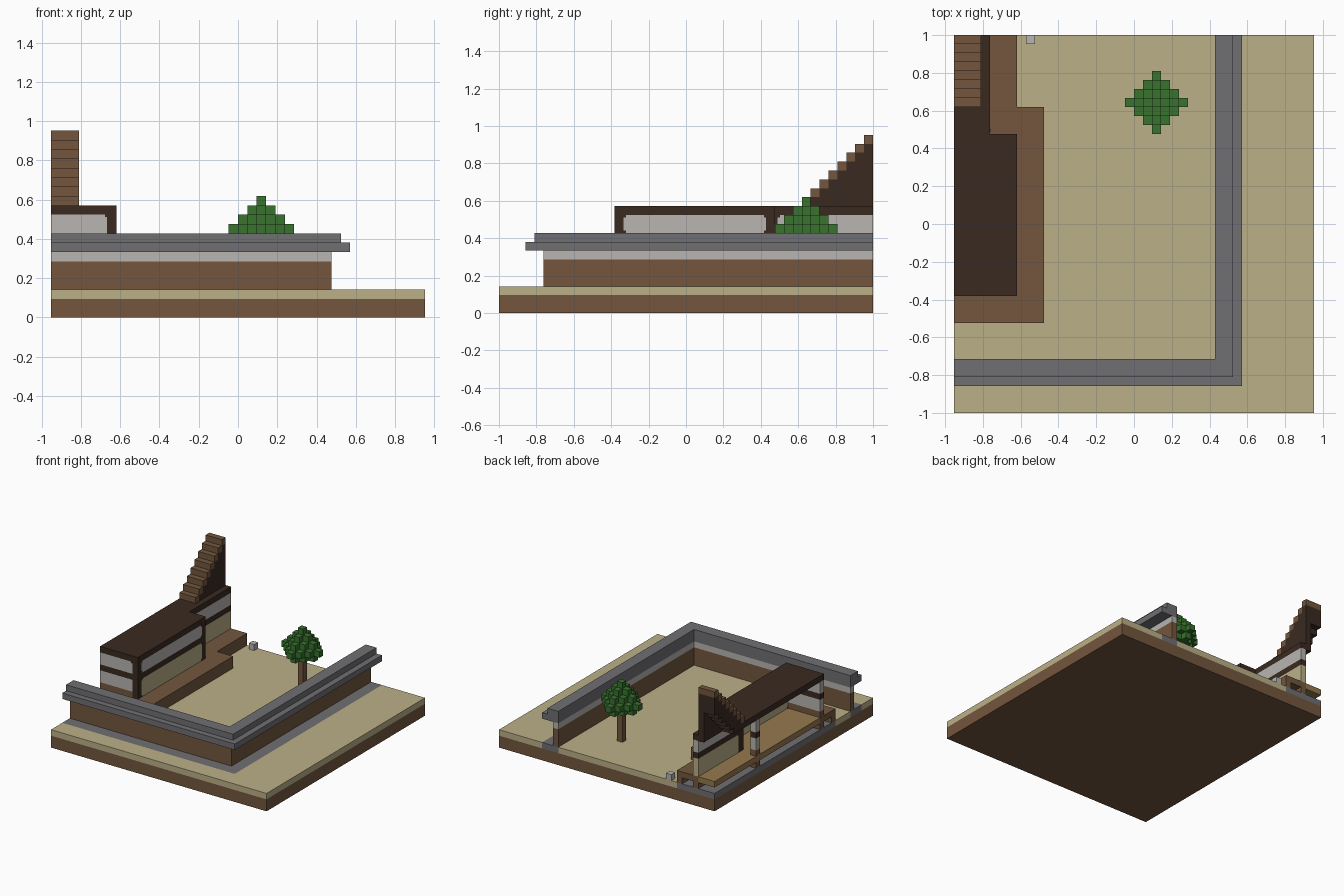
import bpy, bmesh

old = bpy.data.objects.get("Cube")
if old:
    bpy.data.objects.remove(old, do_unlink=True)

U = 2 / 42  # one block


def material(name, rgb):
    lin = [((c / 255 + 0.055) / 1.055) ** 2.4 for c in rgb] + [1]
    m = bpy.data.materials.new(name)
    m.use_nodes = True
    m.diffuse_color = lin
    bsdf = m.node_tree.nodes["Principled BSDF"]
    bsdf.inputs["Base Color"].default_value = lin
    bsdf.inputs["Roughness"].default_value = 0.9
    return m


sand = material("sand", (187, 176, 135))
brown = material("brown wood", (115, 86, 62))
dark = material("dark timber", (58, 42, 33))
grey = material("grey stone", (112, 110, 114))
light = material("pale plaster", (184, 181, 177))
green = material("leaf green", (56, 114, 46))
ochre = material("ochre floor", (150, 121, 78))


def part(name, mat, *boxes):
    """Join block-grid boxes (x0, x1, y0, y1, z0, z1) into one object."""
    bm = bmesh.new()
    for x0, x1, y0, y1, z0, z1 in boxes:
        for v in bmesh.ops.create_cube(bm, size=1)["verts"]:
            v.co = (((x0 if v.co.x < 0 else x1) - 20) * U,
                    ((y0 if v.co.y < 0 else y1) - 21) * U,
                    (z0 if v.co.z < 0 else z1) * U)
    mesh = bpy.data.meshes.new(name)
    bm.to_mesh(mesh)
    bm.free()
    mesh.materials.append(mat)
    ob = bpy.data.objects.new(name, mesh)
    bpy.context.collection.objects.link(ob)
    return ob


def banded_wall(name, x0, x1, y0, y1, bands):
    """Stack coloured bands given as (material, bottom, top)."""
    for n, (mat, z0, z1) in enumerate(bands):
        part(f"{name}_band_{n + 1}", mat, (x0, x1, y0, y1, z0, z1))


# Ground: earth, sand and the stone footings let into the sand
part("earth_base", brown, (0, 40, 0, 42, 0, 2))
part("sand_ground", sand,
     (0, 40, 0, 3, 2, 3), (32, 40, 3, 42, 2, 3), (10, 29, 6, 42, 2, 3),
     (0, 10, 6, 10, 2, 3), (7, 10, 34, 42, 2, 3))
part("wall_footing", grey, (0, 32, 3, 6, 2, 3), (29, 32, 6, 42, 2, 3))
part("house_footing", grey, (0, 10, 10, 34, 2, 3), (0, 7, 34, 42, 2, 3))

# Perimeter wall with stepped stone coping
part("perimeter_wall", brown, (0, 30, 5, 6, 3, 6), (29, 30, 6, 42, 3, 6))
part("perimeter_plaster", light, (0, 30, 5, 6, 6, 7), (29, 30, 6, 42, 6, 7))
part("coping_lower", grey, (0, 32, 3, 6, 7, 8), (29, 32, 6, 42, 7, 8))
part("coping_upper", grey, (0, 31, 4, 6, 8, 9), (29, 31, 6, 42, 8, 9))

# Raised veranda around the house, and the floor inside
part("veranda_deck", brown,
     (0, 10, 10, 13, 4, 5), (7, 10, 13, 34, 4, 5),
     (4, 7, 31, 42, 4, 5))
part("veranda_skirt", brown,
     (0, 10, 10, 11, 3, 4), (9, 10, 11, 34, 3, 4),
     (7, 9, 33, 34, 3, 4), (6, 7, 34, 42, 3, 4))
part("house_floor", ochre, (0, 6, 14, 30, 4, 5), (0, 3, 30, 42, 4, 5))

# House walls
plain = [(brown, 3, 6), (light, 6, 8), (dark, 8, 9), (light, 9, 11)]
panelled = [(brown, 3, 5), (sand, 5, 8), (dark, 8, 9), (light, 9, 11)]
banded_wall("front_house_wall", 0, 6, 13, 14, plain)
banded_wall("side_house_wall", 6, 7, 14, 30, panelled)
banded_wall("middle_house_wall", 4, 6, 30, 31, panelled)
banded_wall("rear_side_wall", 3, 4, 31.3, 42, panelled)
banded_wall("inner_pillar", 0, 1, 30, 31, plain)
part("house_posts", dark,
     (6, 7, 13, 14, 3, 11), (6, 7, 30, 31, 3, 11), (3, 4, 30, 31.3, 3, 11))

# Small fillets in the corners of the upper panels
F, E = 0.25, 0.02
part("panel_corners", dark,
     *[(6 - E, 7 + E, y, y + F, z, z + F)
       for y in (14, 30 - F) for z in (5, 8 - F, 9, 11 - F)],
     *[(3 - E, 4 + E, 31.3, 31.3 + F, z, z + F) for z in (8 - F, 11 - F)],
     (6 - F, 6, 13 - E, 14 + E, 11 - F, 11))

# Flat roof
part("house_roof", dark,
     (0, 7, 13, 31, 11, 12), (0, 4, 31, 34, 11, 12), (3, 4, 34, 42, 11, 12))

# Stair climbing from the roof: treads, lining beneath, one closed side
steps = range(8)
part("stair_treads", brown,
     *[(0, 3, 34 + s, 35 + s, 12 + s, 13 + s) for s in steps])
part("stair_lining", dark,
     *[(0, 2, 34 + s, 35 + s, max(11, 9 + s), 12 + s) for s in steps])
part("stair_side", dark,
     *[(2, 3, 34 + s, 35 + s, 11, 12 + s) for s in steps])

# Tree with a stepped diamond crown
part("tree_trunk", brown, (22, 23, 34, 35, 3, 8))
crown = []
for z, r in ((8, 2), (9, 3), (10, 2), (11, 1), (12, 0)):
    for dx in range(-r, r + 1):
        w = r - abs(dx)
        for dy in range(-w, w + 1):
            crown.append((22 + dx, 23 + dx, 34 + dy, 35 + dy, z, z + 1))
part("tree_crown", green, *crown)

# Loose stone at the back edge
part("loose_stone", light, (8, 9, 41, 42, 3, 4))
